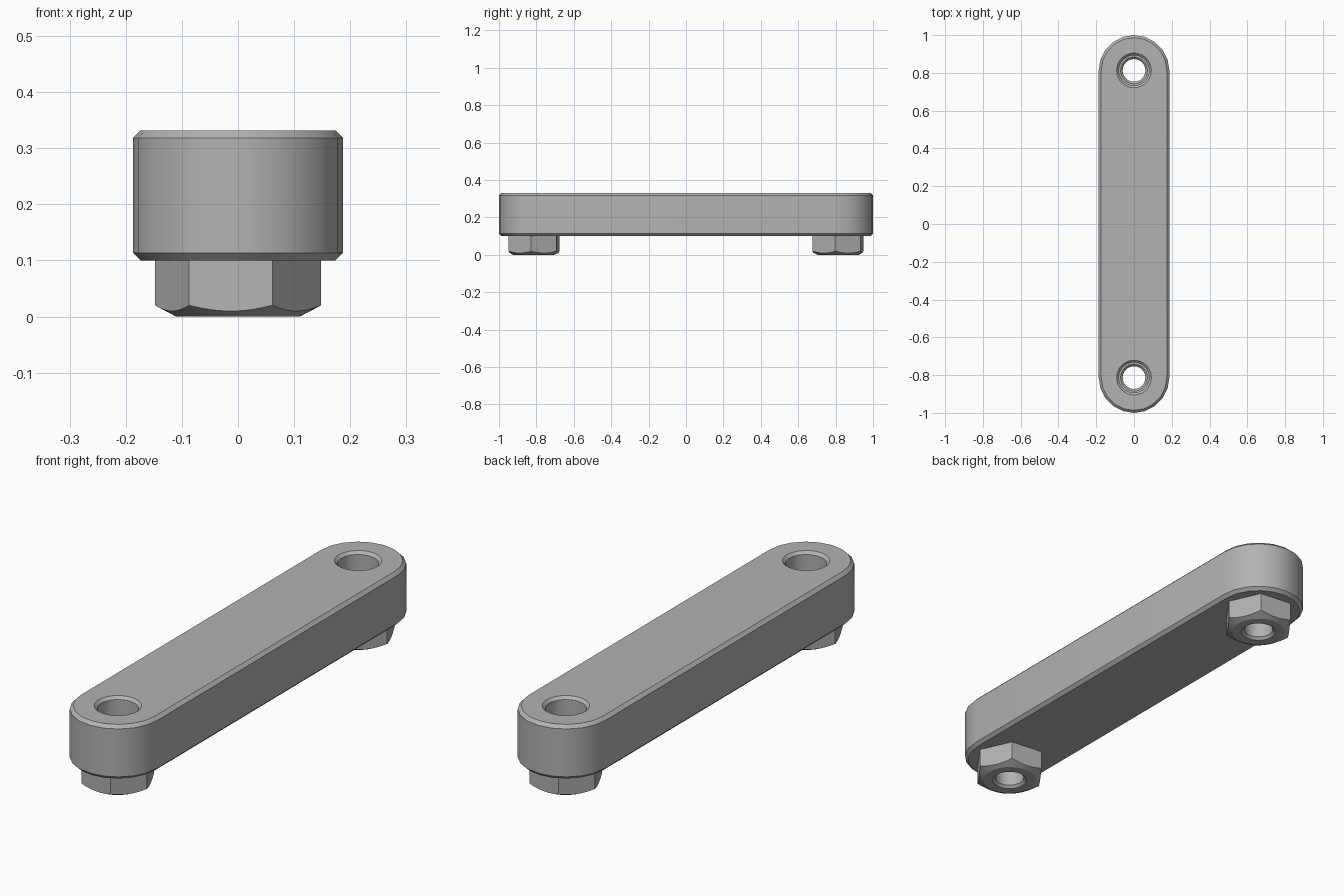
import bpy, bmesh, math

if "Cube" in bpy.data.objects:
    bpy.data.objects.remove(bpy.data.objects["Cube"])

HALF_W, PIN_Y = 0.187, 0.813
BAR_BOTTOM, BAR_TOP, BEVEL = 0.10, 0.332, 0.0135

steel = bpy.data.materials.new("plain_grey_steel")
steel.use_nodes = True
GREY = (0.45, 0.45, 0.45, 1)
steel.diffuse_color = GREY
steel.node_tree.nodes["Principled BSDF"].inputs["Base Color"].default_value = GREY


def loft(name, rings):
    """Closed solid through a stack of matching loops, bottom to top."""
    bm = bmesh.new()
    loops = [[bm.verts.new(p) for p in ring] for ring in rings]
    n = len(loops[0])
    for a, b in zip(loops, loops[1:]):
        for i in range(n):
            j = (i + 1) % n
            bm.faces.new((a[i], a[j], b[j], b[i]))
    bm.faces.new(loops[0][::-1])
    bm.faces.new(loops[-1])
    mesh = bpy.data.meshes.new(name)
    bm.to_mesh(mesh)
    bm.free()
    mesh.materials.append(steel)
    obj = bpy.data.objects.new(name, mesh)
    bpy.context.collection.objects.link(obj)
    return obj


def circle(r, z, y=0, sides=32, turn=0):
    steps = [turn + 2 * math.pi * i / sides for i in range(sides)]
    return [(r * math.cos(t), y + r * math.sin(t), z) for t in steps]


def turned(name, profile, y, sides=32, turn=0):
    return loft(name, [circle(r, z, y, sides, turn) for r, z in profile])


def stadium(r, z, steps=10):
    pts = []
    for start, y in ((0, PIN_Y), (math.pi, -PIN_Y)):
        for i in range(steps + 1):
            t = start + math.pi * i / steps
            pts.append((r * math.cos(t), y + r * math.sin(t), z))
    return pts


def combine(obj, tool, operation):
    """Boolean with a helper solid, bake the result and drop the helper."""
    tool.hide_render = True
    mod = obj.modifiers.new("cut", "BOOLEAN")
    mod.operation, mod.object, mod.solver = operation, tool, "EXACT"
    graph = bpy.context.evaluated_depsgraph_get()
    baked = bpy.data.meshes.new_from_object(obj.evaluated_get(graph))
    obj.modifiers.clear()
    obj.data = baked
    bpy.data.objects.remove(tool)


def smooth(obj):
    bpy.ops.object.select_all(action="DESELECT")
    obj.select_set(True)
    bpy.context.view_layer.objects.active = obj
    bpy.ops.object.shade_smooth_by_angle(angle=math.radians(25))


# Link bar with bevelled rims
inner = HALF_W - BEVEL
link_bar = loft("link_bar", [
    stadium(inner, BAR_BOTTOM),
    stadium(HALF_W, BAR_BOTTOM + BEVEL),
    stadium(HALF_W, BAR_TOP - BEVEL),
    stadium(inner, BAR_TOP),
])

for name, y in (("front_nut", -PIN_Y), ("back_nut", PIN_Y)):
    # Countersunk bolt hole through the bar
    bore = turned("bore_cutter", [
        (0.08, BAR_BOTTOM - 0.05), (0.08, BAR_TOP - 0.012),
        (0.092, BAR_TOP), (0.092, BAR_TOP + 0.05)], y)
    combine(link_bar, bore, "DIFFERENCE")

    # Hex nut, its lower corners rounded off by a cone
    nut = turned(name, [(0.149, 0), (0.149, BAR_BOTTOM)], y, 6, math.radians(-5.8))
    cone = turned("cone_cutter", [(0.11, 0), (0.16, 0.026), (0.16, 0.15)], y, 64)
    combine(nut, cone, "INTERSECT")

    # Threaded hole with a small lead-in at both ends
    hole = turned("hole_cutter", [
        (0.071, -0.05), (0.071, 0), (0.06, 0.011), (0.06, BAR_BOTTOM - 0.011),
        (0.071, BAR_BOTTOM), (0.071, BAR_BOTTOM + 0.05)], y)
    combine(nut, hole, "DIFFERENCE")
    smooth(nut)

smooth(link_bar)
